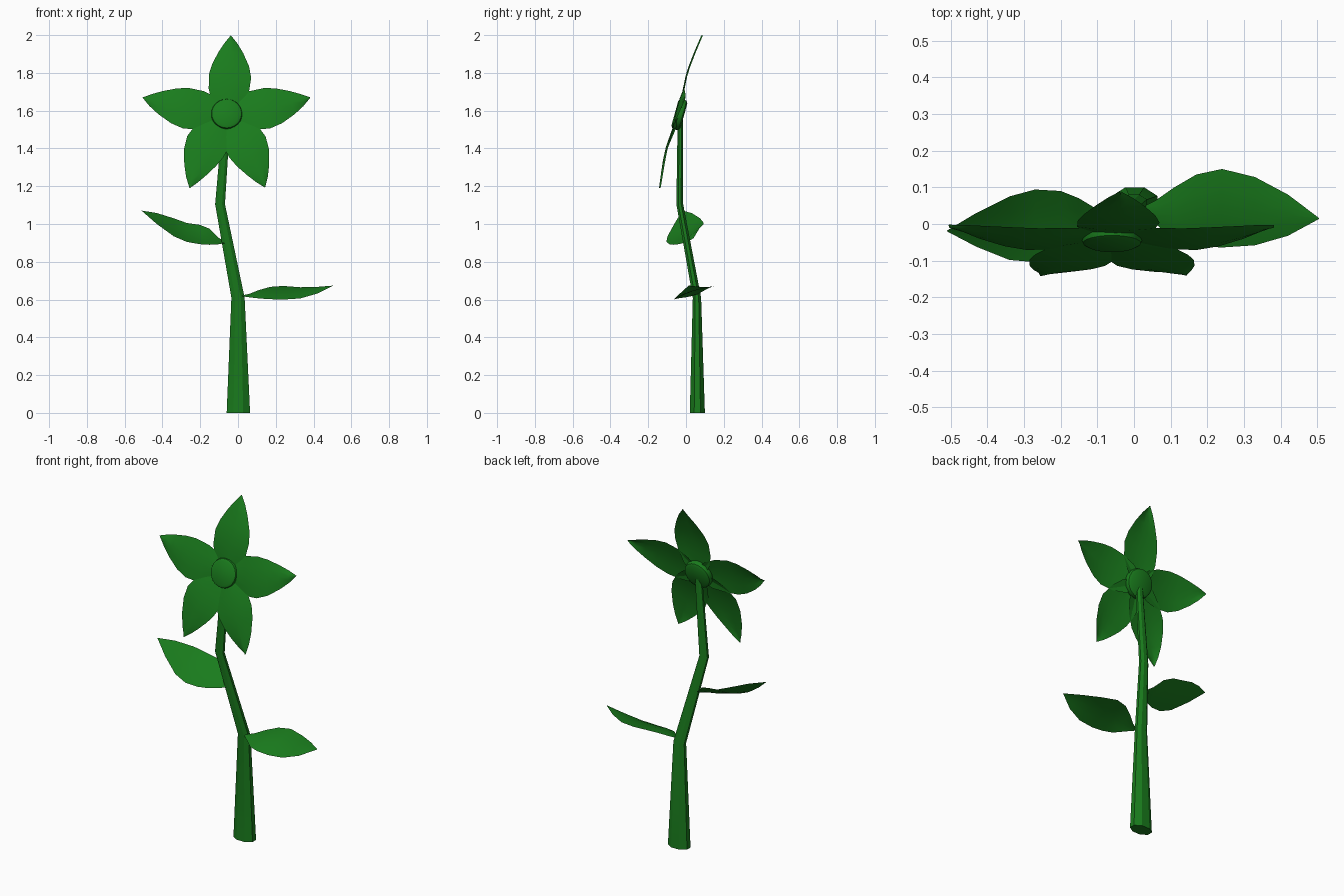
import bpy
from math import sin, cos, pi, radians
from mathutils import Vector

if "Cube" in bpy.data.objects:
    bpy.data.objects.remove(bpy.data.objects["Cube"])

green = bpy.data.materials.new("leaf_green")
green.diffuse_color = (0.01, 0.2, 0.012, 1)
green.use_nodes = True
green.node_tree.nodes["Principled BSDF"].inputs["Base Color"].default_value = green.diffuse_color


def make(name, verts, faces, angle):
    mesh = bpy.data.meshes.new(name)
    mesh.from_pydata([tuple(v) for v in verts], [], faces)
    mesh.materials.append(green)
    ob = bpy.data.objects.new(name, mesh)
    bpy.context.collection.objects.link(ob)
    bpy.ops.object.select_all(action='DESELECT')
    bpy.context.view_layer.objects.active = ob
    ob.select_set(True)
    bpy.ops.object.shade_smooth_by_angle(angle=radians(angle))
    return ob


def loft(name, rings, closed, angle):
    """Skin equal-length rows of points; closed rows are capped tubes."""
    n = len(rings[0])
    verts = [p for ring in rings for p in ring]
    faces = []
    for i in range(len(rings) - 1):
        for j in range(n if closed else n - 1):
            k = (j + 1) % n
            faces.append((i*n + j, i*n + k, (i+1)*n + k, (i+1)*n + j))
    if closed:
        last = (len(rings) - 1) * n
        faces += [tuple(reversed(range(n))), tuple(range(last, last + n))]
    return make(name, verts, faces, angle)


# Stem: flattened octagonal tube with two bends (x, y, z, half width, half depth)
stem = [(0.002, 0.06, 0, 0.062, 0.04), (0, 0.058, 0.61, 0.035, 0.022),
        (-0.095, -0.033, 1.105, 0.026, 0.018), (-0.06, -0.03, 1.57, 0.02, 0.014)]
s = 1 / cos(pi / 8)
loft("stem", [[Vector((x + s*a*cos((j + .5)*pi/4), y + s*b*sin((j + .5)*pi/4), z))
               for j in range(8)] for x, y, z, a, b in stem], True, 30)

# Flower plane, tilted back
tilt = radians(15.5)
centre = Vector((-0.06, -0.035, 1.58))
right = Vector((1, 0, 0))
up = Vector((0, sin(tilt), cos(tilt)))
front = Vector((0, -cos(tilt), sin(tilt)))

# Flower centre: rounded disc
disc = [(0.066, -0.025), (0.079, -0.018), (0.083, -0.006),
        (0.083, 0.006), (0.079, 0.018), (0.066, 0.025)]
loft("flower_centre", [[centre + right*r*cos(j*pi/12) + up*r*sin(j*pi/12) + front*d
                        for j in range(24)] for r, d in disc], True, 40)

# Petals: (body angle, tip angle) clockwise from up, and length
outline = [(0, .04, 0), (.14, .085, .008), (.3, .107, .018), (.48, .112, .023),
           (.62, .097, .02), (.78, .065, .013), (.9, .034, .006), (1, 0.0005, 0)]
petals = [(5, 3, .436), (82, 78, .452), (149, 153, .448), (212, 206, .448), (278, 282, .455)]
for i, (body, tip, length) in enumerate(petals):
    rows = []
    for f, w, d in outline:
        a = radians(body + (tip - body) * max(0, (f - .5) * 2))
        out = right * sin(a) + up * cos(a)
        side = right * cos(a) - up * sin(a)
        rows.append([centre + out*f*length + side*w*t + front*(d - .008*t*t)
                     for t in (-1, -.5, 0, .5, 1)])
    loft(f"petal_{i + 1}", rows, False, 60)


# Leaves: stations of x, then near edge (y, z) and far edge (y, z)
def leaf(name, stations, sag):
    rows = []
    for x, y0, z0, y1, z1 in stations:
        a, b = Vector((x, y0, z0)), Vector((x, y1, z1))
        bow = sag * (y1 - y0) / 0.2
        rows.append([a.lerp(b, t) + Vector((0, 0, bow * 4*t*(1 - t)))
                     for t in (0, .25, .5, .75, 1)])
    loft(name, rows, False, 60)


leaf("right_leaf", [(.02, .03, .618, .045, .622), (.06, 0, .612, .065, .63),
                    (.11, -.045, .606, .1, .65), (.17, -.06, .602, .135, .667),
                    (.24, -.064, .6, .15, .672), (.33, -.058, .606, .128, .665),
                    (.42, -.032, .632, .08, .667), (.505, .014, .674, .016, .674)], .01)
leaf("left_leaf", [(-.06, -.012, .9, .002, .902), (-.1, -.04, .893, .04, .925),
                   (-.15, -.065, .89, .07, .975), (-.2, -.088, .893, .09, .995),
                   (-.27, -.104, .905, .094, 1.005), (-.34, -.098, .935, .075, 1.03),
                   (-.43, -.062, 1.0, .03, 1.058), (-.51, -.02, 1.07, -.018, 1.071)], -.008)
